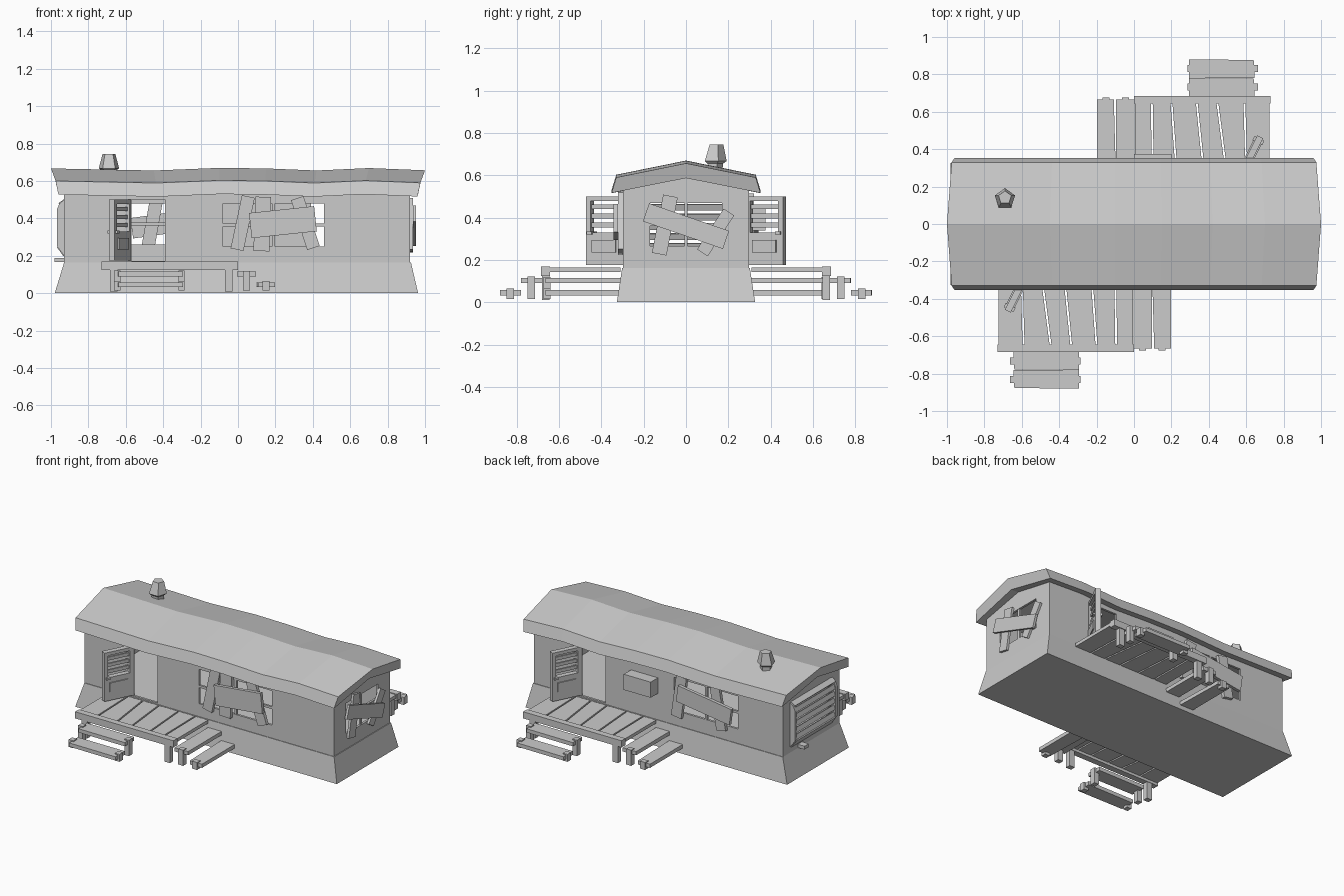
import bpy, bmesh
from math import radians, pi, atan2, cos, sin
from mathutils import Matrix, Vector

if "Cube" in bpy.data.objects:
    bpy.data.objects.remove(bpy.data.objects["Cube"])


def mesh_obj(name, bm):
    bmesh.ops.recalc_face_normals(bm, faces=bm.faces)
    me = bpy.data.meshes.new(name)
    bm.to_mesh(me)
    bm.free()
    ob = bpy.data.objects.new(name, me)
    bpy.context.collection.objects.link(ob)
    return ob


def box(name, c, size, rot=(0, 0, 0)):
    bm = bmesh.new()
    bmesh.ops.create_cube(bm, size=1)
    bmesh.ops.scale(bm, vec=size, verts=bm.verts)
    ob = mesh_obj(name, bm)
    ob.location, ob.rotation_euler = c, rot
    return ob


def span(name, x, y, z):
    """Box given by its (min, max) on each axis."""
    r = (x, y, z)
    return box(name, [(a + b) / 2 for a, b in r], [abs(b - a) for a, b in r])


def loft(name, rings):
    """Skin a list of closed rings and cap both ends."""
    bm = bmesh.new()
    vs = [[bm.verts.new(p) for p in r] for r in rings]
    n = len(rings[0])
    for a, b in zip(vs, vs[1:]):
        for i in range(n):
            bm.faces.new((a[i], a[(i + 1) % n], b[(i + 1) % n], b[i]))
    bm.faces.new(vs[0])
    bm.faces.new(vs[-1][::-1])
    return mesh_obj(name, bm)


def rect(x0, x1, y, z):
    return [(x0, -y, z), (x1, -y, z), (x1, y, z), (x0, y, z)]


def cut(ob, cutters):
    for c in cutters:
        m = ob.modifiers.new("cut", 'BOOLEAN')
        m.operation, m.solver, m.object = 'DIFFERENCE', 'EXACT', c
    dg = bpy.context.evaluated_depsgraph_get()
    dg.update()
    me = bpy.data.meshes.new_from_object(ob.evaluated_get(dg))
    ob.modifiers.clear()
    ob.data = me
    for c in cutters:
        bpy.data.objects.remove(c)


# Skirt
loft("skirt", [rect(-.98, .963, .327, 0), rect(-.93, .925, .302, .163)])

# Hollow wall shell with door and window openings
def house(name, x0, x1, y, z0, z1, z2):
    prof = [(-y, z0), (y, z0), (y, z1), (0, z2), (-y, z1)]
    return loft(name, [[(x, a, b) for a, b in prof] for x in (x0, x1)])

walls = house("walls", -.93, .92, .298, .16, .542, .602)
cut(walls, [
    house("hollow", -.915, .905, .283, .168, .53, .588),
    span("c1", (-.57, -.39), (-.4, -.2), (.172, .50)),
    span("c2", (.39, .57), (.2, .4), (.172, .50)),
    span("c3", (-.08, .46), (-.4, -.2), (.25, .48)),
    span("c4", (-.595, -.12), (.2, .4), (.26, .48)),
    span("c5", (.8, 1), (-.17, .17), (.265, .47)),
    span("c6", (-1, -.8), (-.18, .18), (.25, .475))])

# Sagging roof
prof = [(-.352, .527, .96), (-.33, .60, .975), (0, .667, 1), (.33, .60, .975),
        (.352, .527, .96), (0, .597, .975)]
wave = [(-1, 0), (-.75, -.005), (-.45, -.011), (-.1, .003), (.15, 0),
        (.42, -.011), (.7, .002), (1, -.01)]
loft("roof", [[(x * k, y, z + d) for y, z, k in prof] for x, d in wave])

# Chimney: five-sided pipe and cap
def ring(r, z, dy=0):
    return [(-.69 + r * cos(pi / 2 + i * 2 * pi / 5),
             .135 + dy + r * sin(pi / 2 + i * 2 * pi / 5), z) for i in range(5)]

loft("chimney", [ring(.036, .60), ring(.04, .655), ring(.057, .668), ring(.036, .745, .006)])

# Window bars
def bars(name, u0, u1, z0, z1, wall, end=False):
    um, zm = (u0 + u1) / 2, (z0 + z1) / 2
    w = (wall - .007, wall + .007)
    for part, u, z in (("rail", (u0, u1), (zm - .008, zm + .008)),
                       ("post", (um - .008, um + .008), (z0, z1))):
        if end:
            span(name + part, w, u, z)
        else:
            span(name + part, u, w, z)

bars("front_window_", -.08, .46, .25, .48, -.29)
bars("back_window_", -.595, -.12, .26, .48, .29)
bars("end_window_", -.17, .17, .265, .47, .91, True)

# Boards nailed over the windows: position, height, length, width, angle, depth
front = [(.025, .375, .29, .07, 78, .012), (.13, .37, .29, .085, 88, .013),
         (.24, .38, .35, .135, 6, .034), (.36, .375, .28, .07, 108, .012)]
back = [(-.17, .37, .28, .075, 98, .012), (-.46, .365, .28, .07, 80, .012),
        (-.37, .375, .40, .11, 8, .033)]
end = [(-.10, .365, .28, .07, 79, .012), (.14, .33, .23, .06, 57, .012),
       (0, .36, .40, .09, -19, .033)]
for i, (u, z, l, w, a, d) in enumerate(front):
    box(f"front_board_{i}", (u, -.298 - d, z), (l, .022, w), (0, -radians(a), 0))
for i, (u, z, l, w, a, d) in enumerate(back):
    box(f"back_board_{i}", (u, .298 + d, z), (l, .022, w), (0, -radians(a), 0))
for i, (u, z, l, w, a, d) in enumerate(end):
    box(f"end_board_{i}", (.92 + d * .7, u, z), (.016, l, w), (radians(a), 0, 0))

# Louvred guard on the left end
side = [(-.928, .50), (-.955, .48), (-.967, .45), (-.967, .25), (-.93, .20)]
for s in (-1, 1):
    loft(f"guard_side_{s}", [[(x, s * .215 + t, z) for x, z in side] for t in (-.01, .01)])
box("guard_top", (-.942, 0, .487), (.036, .43, .012), (0, radians(-35), 0))
box("guard_bottom", (-.946, 0, .225), (.012, .43, .06), (0, radians(-35), 0))
for i in range(5):
    box(f"guard_slat_{i}", (-.955, 0, .265 + i * .046), (.012, .42, .03), (0, radians(20), 0))
box("tail_pipe", (-.95, .12, .177), (.06, .045, .022))

# Cooling unit on the back wall
span("cooling_unit", (.0, .20), (.29, .375), (.34, .445))

# Porch and open door, built for the front then turned round for the back
porch = []
add = porch.append
edges = [(-.73, -.73), (-.60, -.59), (-.49, -.445), (-.37, -.335),
         (-.225, -.20), (-.10, -.095), (0, 0)]
for i, ((a, b), (c, d)) in enumerate(zip(edges, edges[1:])):
    g = .005
    add(loft(f"deck_plank_{i}", [[(a + g, -.31, z), (c - g, -.31, z),
                                  (d - g, -.655, z), (b + g, -.655, z)] for z in (.143, .165)]))
add(span("deck_beam", (-.73, 0), (-.685, -.643), (.125, .17)))
for i, x in enumerate((-.665, -.05)):
    add(span(f"deck_post_{i}", (x - .02, x + .02), (-.68, -.645), (.01, .15)))

# Side steps and front steps, each with small posts
for i, (x0, z, top) in enumerate([(-.005, .09, .12), (.098, .033, .065)]):
    k = .01 * i
    add(loft(f"side_step_{i}", [[(x0, -.31, h), (x0 + .1, -.31, h), (x0 + .1, -.665, h),
                                 (x0 + k, -.665, h)] for h in (z, z + .025)]))
    add(span(f"side_step_post_{i}", (x0 + .033, x0 + .07), (-.675, -.64), (.015, top)))
for i, (y0, z, top) in enumerate([(-.68, .09, .122), (-.78, .033, .065)]):
    add(loft(f"front_step_{i}", [[(-.645, y0, h), (-.295, y0, h), (-.295, y0 - .1, h),
                                  (-.64, y0 - .097, h)] for h in (z, z + .025)]))
    for x in (-.645, -.302):
        add(span(f"front_step_post_{i}", (x - .017, x + .017), (y0 - .07, y0 - .033), (.015, top)))

# Door leaf with louvred upper half
leaf = [span("door_panel", (0, .20), (-.035, 0), (.175, .33)),
        span("door_stile_inner", (0, .025), (-.035, 0), (.33, .50)),
        span("door_stile_outer", (.175, .20), (-.035, 0), (.33, .50)),
        span("door_top", (.025, .175), (-.035, 0), (.478, .50)),
        span("door_inset", (.04, .165), (-.042, .007), (.235, .295)),
        span("door_handle", (.165, .19), (-.047, .012), (.32, .335))]
for i in range(3):
    leaf.append(box(f"door_slat_{i}", (.1, -.017, .365 + i * .043), (.15, .012, .022)))
turn = Matrix.Translation((-.57, -.295, 0)) @ Matrix.Rotation(atan2(-.18, -.09), 4, 'Z')
bpy.context.view_layer.update()
for ob in leaf:
    ob.matrix_world = turn @ ob.matrix_world
porch += leaf
bpy.context.view_layer.update()
for ob in porch:
    twin = ob.copy()
    twin.name = "back_" + ob.name
    bpy.context.collection.objects.link(twin)
    twin.matrix_world = Matrix.Rotation(pi, 4, 'Z') @ ob.matrix_world
